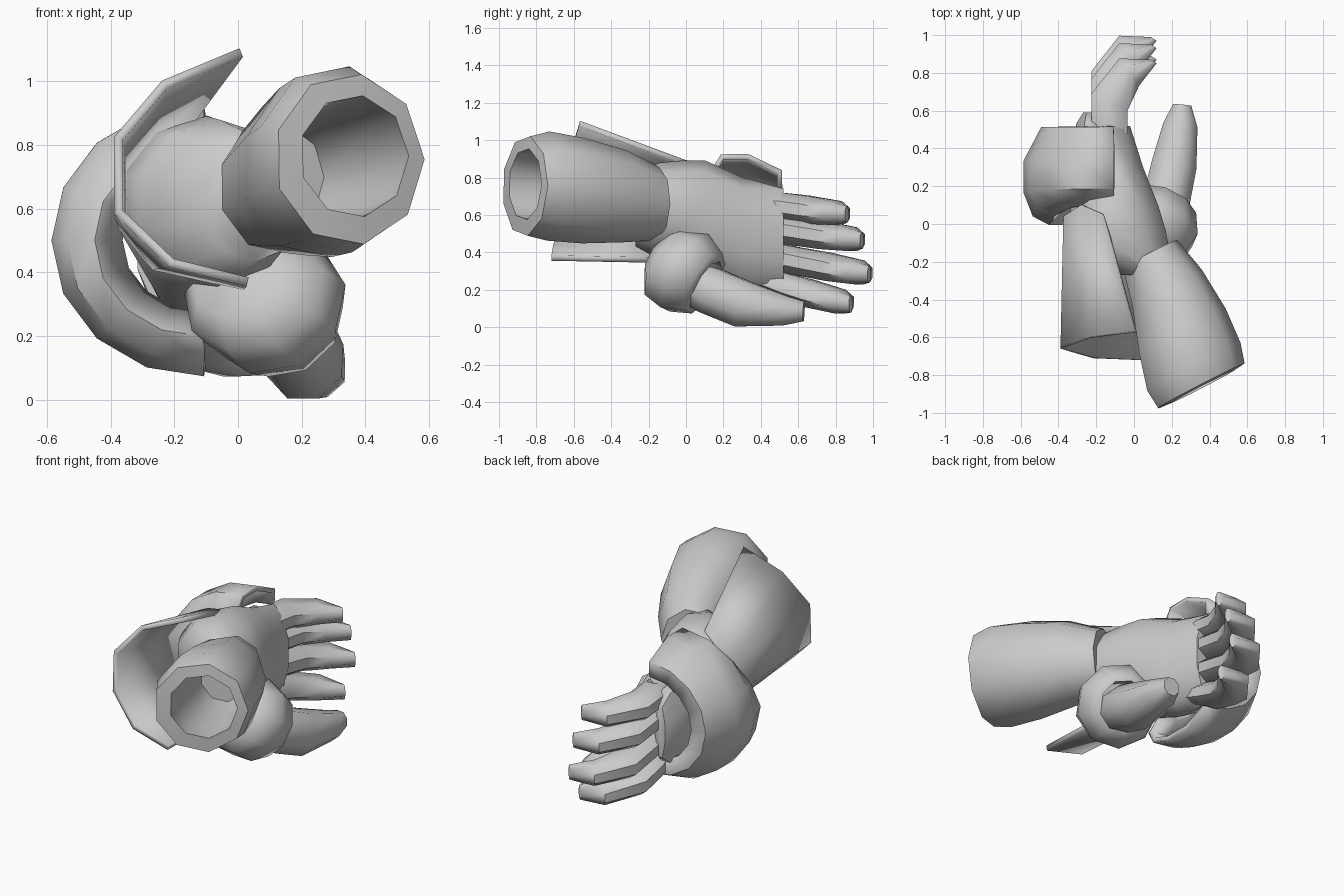
import bpy, bmesh, math
from mathutils import Vector

if "Cube" in bpy.data.objects:
    bpy.data.objects.remove(bpy.data.objects["Cube"])


def finish(name, bm, angle=40):
    bmesh.ops.recalc_face_normals(bm, faces=bm.faces)
    me = bpy.data.meshes.new(name)
    bm.to_mesh(me)
    bm.free()
    ob = bpy.data.objects.new(name, me)
    bpy.context.collection.objects.link(ob)
    bpy.ops.object.select_all(action='DESELECT')
    ob.select_set(True)
    bpy.context.view_layer.objects.active = ob
    bpy.ops.object.shade_smooth_by_angle(angle=math.radians(angle))
    return ob


def skin(name, rings, sides, angle):
    """Capped tube through rings of (centre, side vector, up vector)."""
    bm = bmesh.new()
    rows = []
    for c, s, u in rings:
        angs = [2 * math.pi * (k + 0.5) / sides for k in range(sides)]
        rows.append([bm.verts.new(c + s * math.cos(a) * 1.04 + u * math.sin(a) * 1.04)
                     for a in angs])
    for a, b in zip(rows, rows[1:]):
        for k in range(sides):
            n = (k + 1) % sides
            bm.faces.new((a[k], a[n], b[n], b[k]))
    bm.faces.new(rows[0])
    bm.faces.new(rows[-1])
    return finish(name, bm, angle)


def loft(name, rings, sides=8, axis=None, angle=50):
    """Tube through rings of (x, y, z, half width, half height)."""
    pts = [Vector(r[:3]) for r in rings]
    out = []
    for i, r in enumerate(rings):
        t = Vector(axis) if axis else pts[min(i + 1, len(pts) - 1)] - pts[max(i - 1, 0)]
        t.normalize()
        side = t.cross(Vector((0, 0, 1))).normalized()
        out.append((pts[i], side * r[3], side.cross(t) * r[4]))
    return skin(name, out, sides, angle)


def plate(name, rows, thick):
    """Open curved sheet given thickness."""
    bm = bmesh.new()
    vs = [[bm.verts.new(p) for p in row] for row in rows]
    for a, b in zip(vs, vs[1:]):
        for k in range(len(a) - 1):
            bm.faces.new((a[k], a[k + 1], b[k + 1], b[k]))
    ob = finish(name, bm)
    m = ob.modifiers.new("thickness", 'SOLIDIFY')
    m.thickness = thick
    m.offset = 0
    return ob


# Hollow forearm sleeve with a turned-in rim
loft("forearm", [(.08, -.16, .66, .16, .19), (.17, -.34, .70, .205, .24),
                 (.25, -.57, .73, .255, .275), (.31, -.76, .755, .275, .285),
                 (.35, -.86, .755, .255, .26), (.365, -.86, .765, .185, .185),
                 (.3, -.7, .74, .18, .18), (.15, -.35, .7, .13, .15)],
     sides=9, axis=(.46, -.89, .03), angle=60)

# Palm, flattened towards the knuckles
loft("palm", [(.05, -.27, .63, .15, .19), (-.06, -.14, .62, .25, .25),
              (-.1, -.03, .61, .27, .27), (-.1, .1, .57, .23, .31),
              (-.11, .3, .49, .16, .3), (-.12, .52, .46, .1, .27)],
     sides=10, axis=(0, 1, 0), angle=60)

# Four fingers: base z, tip z, tip y, each bent towards the palm
for i, (z0, z1, y) in enumerate([(.655, .605, .88), (.535, .465, .96),
                                 (.385, .285, 1.0), (.245, .125, .9)]):
    pairs = [((-.2, .42), (-.04, .4), .05), ((-.23, .54), (-.03, .5), .078),
             ((-.23, y - .19), (-.03, y - .28), .078),
             ((-.08, y), (.03, y - .15), .066), ((.09, y - .01), (.12, y - .03), .045)]
    rings = []
    for (lx, ly), (rx, ry), h in pairs:
        c = Vector(((lx + rx) / 2, (ly + ry) / 2, 0))
        c.z = z0 + (z1 - z0) * (c.y - .42) / (y - .45)
        rings.append((c, Vector((rx - lx, ry - ly, 0)) / 2, Vector((0, 0, h))))
    skin("finger_%d" % (i + 1), rings, 8, 50)

# Thumb and its rounded base sleeve
loft("thumb", [(.14, 0, .25, .11, .11), (.17, .12, .2, .13, .13),
               (.21, .3, .125, .125, .13), (.245, .52, .09, .095, .085),
               (.255, .63, .085, .05, .055)], sides=8)
loft("thumb_sleeve", [(.0, -.14, .38, .15, .13), (.05, -.09, .34, .23, .21),
                      (.12, .0, .29, .225, .23), (.16, .1, .235, .175, .18),
                      (.165, .11, .23, .13, .135), (.13, .03, .28, .12, .12)],
     sides=9, axis=(.35, .8, -.48), angle=60)

# Flared wrist cuff, open on the palm side
rim = [(.01, -.57, 1.09), (-.23, -.6, .99), (-.375, -.65, .82),
       (-.375, -.66, .59), (-.21, -.71, .43), (.03, -.72, .37)]
wrist = [(-.16, .05, .86), (-.27, .1, .82), (-.36, .04, .72),
         (-.36, .02, .54), (-.26, -.06, .42), (.02, -.2, .36)]
plate("wrist_cuff", [rim, wrist], .03)

# Rounded guard wrapped over the back of the hand, with turned-in lips
rows = []
for y, s in [(.1, .55), (.01, .72), (.05, .88), (.17, .98), (.33, .98),
             (.5, .79), (.5, .6)]:
    row = []
    for k in range(9):
        a = math.radians(88 + 184 * k / 8)
        lean = .12 * max(0, math.sin(a)) * (1 if y < .1 else .2 if y < .2 else 0)
        row.append((-.12 + .46 * s * math.cos(a), y + lean,
                    .5 + .42 * s * math.sin(a)))
    rows.append(row)
plate("hand_guard", rows, .03)

# Knuckle pad under the guard edge
loft("knuckle_pad", [(-.22, .3, .5, .1, .22), (-.23, .53, .48, .08, .22),
                     (-.24, .59, .47, .03, .16)], sides=8, axis=(0, 1, 0))
